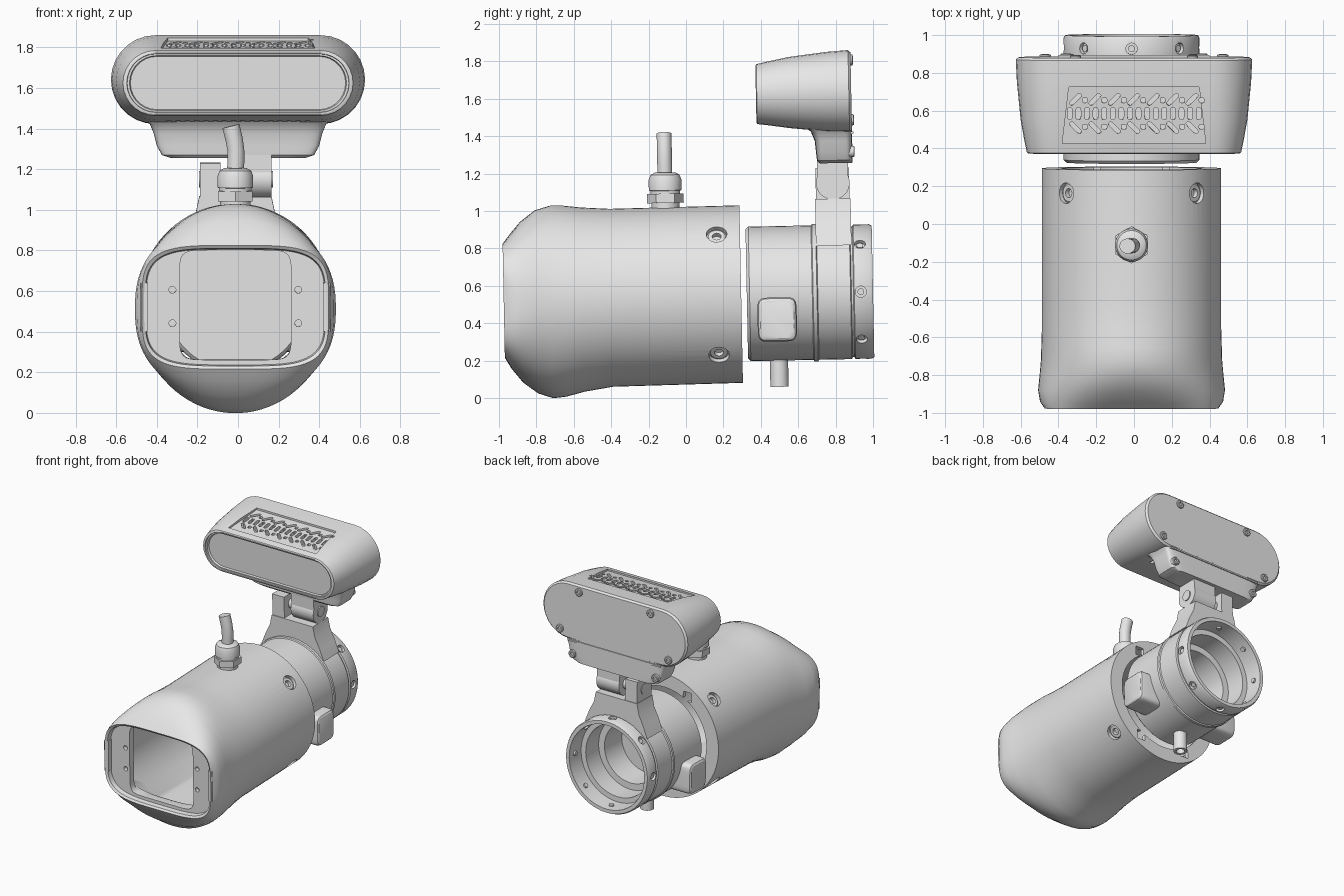
import bpy, bmesh, math
from mathutils import Vector, Matrix

if "Cube" in bpy.data.objects:
    bpy.data.objects.remove(bpy.data.objects["Cube"], do_unlink=True)

grey = bpy.data.materials.new("plain_grey")
grey.use_nodes = True
grey.diffuse_color = (0.8, 0.8, 0.8, 1)
grey.node_tree.nodes["Principled BSDF"].inputs["Base Color"].default_value = (0.8, 0.8, 0.8, 1)

CX, CZ = -0.013, 0.55          # shared axis of the housing and the lens unit
parts = []


def add_rings(bm, rings, loop=False):
    rows = [[bm.verts.new(p) for p in ring] for ring in rings]
    pairs = list(zip(rows, rows[1:])) + ([(rows[-1], rows[0])] if loop else [])
    for a, b in pairs:
        for i in range(len(a)):
            j = (i + 1) % len(a)
            bm.faces.new((a[i], a[j], b[j], b[i]))
    if not loop:
        bm.faces.new(rows[0])
        bm.faces.new(rows[-1])


def make(name, solids, loop=False):
    """One object from a list of lofted solids."""
    bm = bmesh.new()
    for rings in solids:
        add_rings(bm, rings, loop)
    bmesh.ops.recalc_face_normals(bm, faces=bm.faces)
    me = bpy.data.meshes.new(name)
    bm.to_mesh(me)
    bm.free()
    me.materials.append(grey)
    ob = bpy.data.objects.new(name, me)
    bpy.context.collection.objects.link(ob)
    parts.append(ob)
    return ob


def rounded(a, b, n=2, count=64):
    """Superellipse outline: n = 2 is round, larger n is squarer."""
    pts = []
    for i in range(count):
        t = 2 * math.pi * (i + 0.5) / count
        c, s = math.cos(t), math.sin(t)
        pts.append((math.copysign(a * abs(c) ** (2 / n), c), math.copysign(b * abs(s) ** (2 / n), s)))
    return pts


def stadium(w, h, steps=14):
    pts = []
    for side in (1, -1):
        for i in range(steps + 1):
            t = math.pi * (i / steps - 0.5)
            pts.append((side * (w - h + h * math.cos(t)), side * h * math.sin(t)))
    return pts


def turned(origin, axis, profile, seg=32):
    """Rings of a turned solid; profile holds (distance, radius)."""
    q = Vector(axis).to_track_quat('Z', 'Y')
    return [[Vector(origin) + q @ Vector((x, y, d)) for x, y in rounded(r, r, 2, seg)]
            for d, r in profile]


def block(x0, x1, y0, y1, z0, z1):
    return [[(x0, y0, z), (x1, y0, z), (x1, y1, z), (x0, y1, z)] for z in (z0, z1)]


def slot(x, y, z0, z1, w, length, angle=0):
    rot = Matrix.Rotation(angle, 3, 'Z')
    return [[Vector((x, y, z)) + rot @ Vector((u, v, 0)) for u, v in rounded(w, length, 4, 12)]
            for z in (z0, z1)]


def radial(deg):
    return Vector((math.cos(math.radians(deg)), 0, math.sin(math.radians(deg))))


def cut(ob, solids):
    """Subtract solids from an object and keep the plain mesh."""
    cutter = make("cutter", solids)
    parts.remove(cutter)
    cutter.hide_render = True
    mod = ob.modifiers.new("cut", 'BOOLEAN')
    mod.operation, mod.solver, mod.object = 'DIFFERENCE', 'EXACT', cutter
    dg = bpy.context.evaluated_depsgraph_get()
    dg.update()
    me = bpy.data.meshes.new_from_object(ob.evaluated_get(dg))
    ob.modifiers.clear()
    ob.data = me
    bpy.data.objects.remove(cutter, do_unlink=True)


# Housing: outer skin, front lip, square opening, hollow inside and rear flange in one loop
outer = [(0.295, 0.475, 1.025, 0.075, 2), (-0.4, 0.475, 1.02, 0.068, 2), (-0.55, 0.475, 1.03, 0.045, 2),
         (-0.65, 0.478, 1.042, 0.02, 2), (-0.72, 0.48, 1.043, 0.013, 2), (-0.8, 0.487, 1.02, 0.04, 2.1),
         (-0.88, 0.495, 0.96, 0.1, 2.4), (-0.94, 0.485, 0.89, 0.175, 3), (-0.975, 0.46, 0.845, 0.235, 4)]
inner = [(-0.965, 0.445, 0.83, 0.25, 4), (-0.93, 0.44, 0.825, 0.255, 4), (-0.93, 0.275, 0.82, 0.28, 9),
         (-0.88, 0.275, 0.82, 0.28, 9), (-0.85, 0.42, 0.83, 0.27, 3), (-0.7, 0.43, 0.98, 0.12, 2),
         (0.265, 0.43, 0.98, 0.12, 2), (0.27, 0.37, 0.92, 0.18, 2), (0.295, 0.37, 0.92, 0.18, 2)]
housing = make("housing", [[[(CX + u, y, (top + bot) / 2 + v) for u, v in rounded(w, (top - bot) / 2, n, 80)]
                            for y, w, top, bot, n in outer + inner]], loop=True)
corners = (43, 137, 223, 317)
at = Vector((CX, 0.17, CZ))
holes = [turned(at, radial(a), [(0.4, 0.055), (0.6, 0.055)]) for a in corners]
holes += [turned(Vector((CX, 0, CZ)) + 0.4 * radial(a), (0, 1, 0), [(0.25, 0.05), (0.33, 0.05)], 4)
          for a in (60, 120, 240, 300)]
holes += [turned((CX + s * 0.31, 0, z), (0, 1, 0), [(-0.99, 0.017), (-0.9, 0.017)], 16)
          for s in (-1, 1) for z in (0.46, 0.625)]
cut(housing, holes)
make("housing_screws", [turned(at, radial(a), [(0.41, 0.054), (0.448, 0.054), (0.455, 0.045), (0.455, 0.024), (0.43, 0.024)])
                        for a in corners])
make("front_side_tabs", [block(CX + s * 0.45 - 0.018, CX + s * 0.45 + 0.018, -0.968, -0.92, 0.42, 0.66) for s in (-1, 1)])

# Cable gland and bent cable on top
gland = (CX, -0.1, 0)
make("gland_neck", [turned(gland, (0, 0, 1), [(0.98, 0.075), (1.06, 0.075)])])
make("gland_nut", [turned(gland, (0, 0, 1), [(1.045, 0.098), (1.095, 0.098)], 6)])
make("gland_cap", [turned(gland, (0, 0, 1), [(1.08, 0.08), (1.11, 0.08), (1.112, 0.088), (1.17, 0.088),
                                             (1.195, 0.078), (1.208, 0.055)])])
path = [(1.18, 0, 0), (1.25, 0.003, 0), (1.3, 0.002, 0.1), (1.35, -0.006, 0.2), (1.415, -0.022, 0.25)]
make("cable", [[[(CX + dx + u, -0.1 + v, z + lean * u) for u, v in rounded(0.042, 0.04, 2, 24)]
                for z, dx, lean in path]])

# Lens unit with a stepped rear cavity
lens = make("lens_unit", [turned((CX, 0, CZ), (0, 1, 0), [
    (0.325, 0.345), (0.34, 0.36), (0.675, 0.36), (0.68, 0.368), (0.7, 0.368), (0.705, 0.36), (0.88, 0.36),
    (0.885, 0.35), (0.895, 0.35), (0.9, 0.36), (0.985, 0.36), (1, 0.352), (1, 0.325), (0.86, 0.32),
    (0.86, 0.28), (0.7, 0.28), (0.7, 0.23), (0.5, 0.22)], 64)])
ring = Vector((CX, 0.935, CZ))
cut(lens, [turned(ring, radial(a), [(0.335, 0.03), (0.4, 0.03)], 20) for a in range(0, 360, 45)])
make("ring_screws", [turned(ring, radial(a), [(0.31, 0.018), (0.35, 0.018)], 12) for a in range(0, 360, 45)])
make("side_boxes", [[[(CX + s * x, 0.485 + u, 0.41 + v) for u, v in rounded(0.105 * k, 0.118 * k, 6, 40)]
                     for x, k in ((0.25, 1), (0.41, 1), (0.43, 0.95), (0.438, 0.85))] for s in (-1, 1)])
make("lower_pipe", [turned((CX, 0.49, 0), (0, 0, 1), [(0.22, 0.049), (0.05, 0.049), (0.05, 0.03), (0.13, 0.03)])])

# Arm rising from the lens unit, with its hinge
half = [(0.27, 0.8), (0.235, 0.89), (0.195, 0.97), (0.178, 1.05)]
saddle = half + [(-x, z) for x, z in reversed(half)]
arm = make("arm_saddle", [[[(CX + x, y, z) for x, z in saddle] for y in (0.7, 0.89)]])
cut(arm, [turned((CX, 0, CZ), (0, 1, 0), [(0.6, 0.34), (1, 0.34)], 64)])
make("arm_ear", [block(-0.188, -0.085, 0.705, 0.885, 1.03, 1.215)])
make("hinge_tongue", [block(-0.03, 0.165, 0.715, 0.88, 1.14, 1.27)])
make("hinge_knuckle", [turned((0, 0.797, 1.135), (1, 0, 0), [(-0.03, 0.09), (0.165, 0.09)])])
make("hinge_pin", [turned((0, 0.797, 1.135), (1, 0, 0), [(-0.193, 0.04), (0.172, 0.04)], 24)])

# Lamp head: tapering capsule with a recessed window
shell = [(0.905, 0.612, 1.83, 1.418), (0.892, 0.626, 1.843, 1.405), (0.772, 0.62, 1.835, 1.41),
         (0.572, 0.6, 1.812, 1.432), (0.46, 0.58, 1.79, 1.449), (0.4, 0.567, 1.777, 1.457),
         (0.395, 0.558, 1.77, 1.464), (0.395, 0.548, 1.762, 1.472), (0.405, 0.546, 1.76, 1.474),
         (0.405, 0.535, 1.752, 1.482), (0.42, 0.53, 1.748, 1.486)]
head = make("lamp_head", [[[(u, y, (t + b) / 2 + v) for u, v in stadium(w, (t - b) / 2)] for y, w, t, b in shell]])
tilt = [(0.38, 0.45, 1.776), (0.345, 0.75, 1.818)]
(xa, ya, za), (xb, yb, zb) = tilt
cut(head, [[[(-xa, ya, za + d), (xa, ya, za + d), (xb, yb, zb + d), (-xb, yb, zb + d)] for d in (0, 0.1)]])
vents = []
for i in range(16):
    x = -0.34 + 0.0455 * i
    vents.append(slot(x, 0.61, 1.755, 1.92, 0.013, 0.032))
    vents.append(slot(x, 0.64, 1.36, 1.45, 0.012, 0.03))
for i in range(7):
    x = -0.31 + 0.103 * i
    for side in (1, -1):
        vents.append(slot(x, 0.61 + side * 0.075, 1.755, 1.92, 0.012, 0.04, -side * math.pi / 4))
        vents.append(slot(x + 0.05, 0.61 + side * 0.07, 1.755, 1.92, 0.013, 0.013))
cut(head, vents)

# Flared skirt below the head, back ledge and back screws
levels = [(1.24, 0.33, 0.73), (1.255, 0.375, 0.715), (1.3, 0.4, 0.71), (1.36, 0.415, 0.705),
          (1.41, 0.435, 0.685), (1.45, 0.475, 0.64), (1.48, 0.5, 0.6)]
make("head_skirt", [[[(u, (y + 0.905) / 2 + v, z) for u, v in rounded(w, (0.905 - y) / 2, 9)] for z, w, y in levels]])
make("back_ledge", [block(-0.4, 0.4, 0.89, 0.912, 1.395, 1.407)])
make("head_screws", [turned((s * x, 0, z), (0, 1, 0), [(0.87, 0.03), (0.913, 0.03), (0.917, 0.025),
                                                     (0.917, 0.014), (0.905, 0.014)], 20)
                     for s in (-1, 1) for x, z in ((0.31, 1.79), (0.47, 1.47), (0.36, 1.3))])

# Smooth shading, then the slight nose-down lean of the whole assembly
bpy.ops.object.select_all(action='DESELECT')
lean = Matrix.Translation((0, 0, CZ)) @ Matrix.Rotation(math.radians(1.15), 4, 'X') @ Matrix.Translation((0, 0, -CZ))
for ob in parts:
    ob.matrix_world = lean
    ob.select_set(True)
bpy.context.view_layer.objects.active = parts[0]
bpy.ops.object.shade_smooth_by_angle(angle=math.radians(32))
